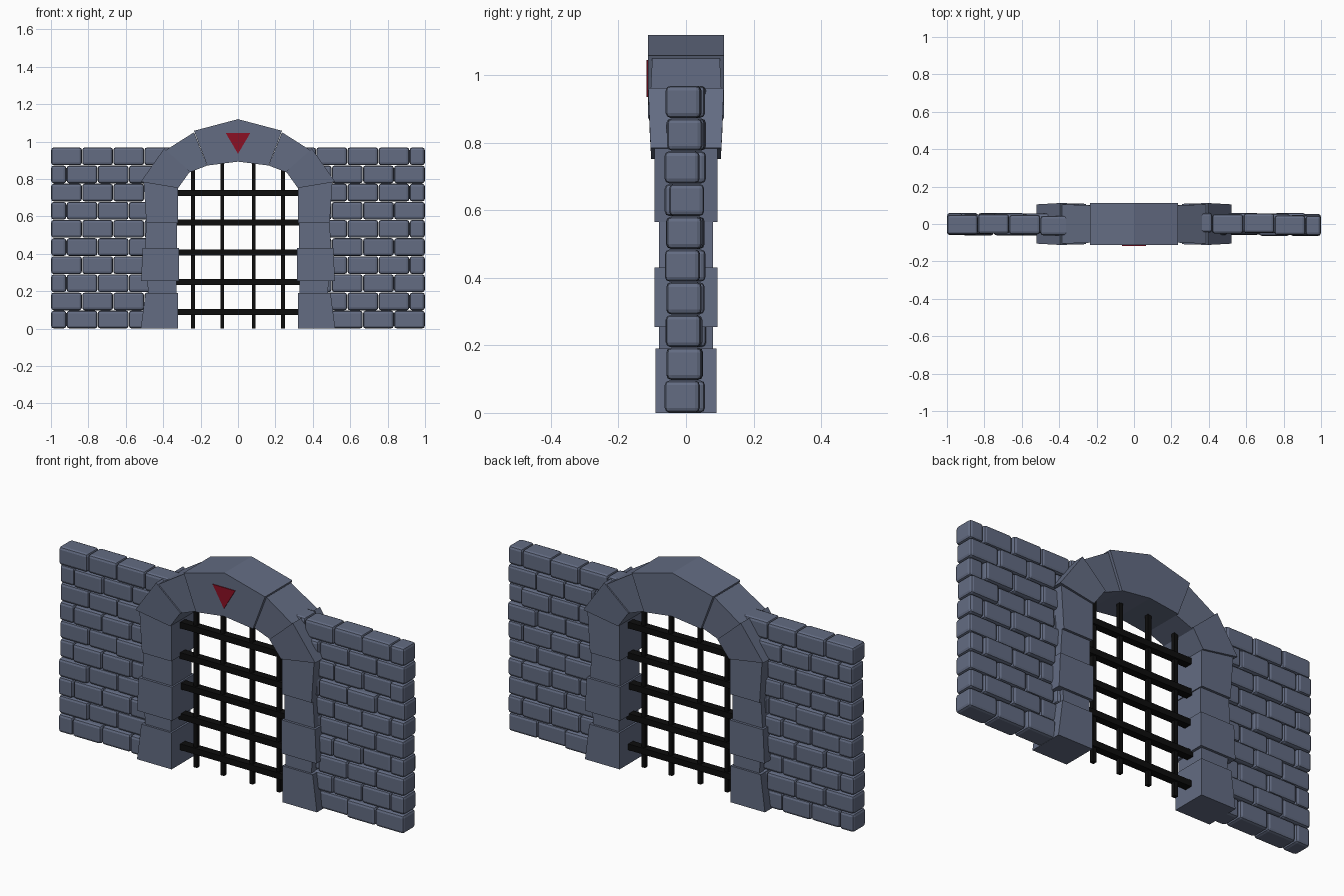
import bpy, bmesh, random
from mathutils import Matrix

random.seed(4)
cube = bpy.data.objects.get("Cube")
if cube:
    bpy.data.objects.remove(cube, do_unlink=True)


def material(name, rgb):
    m = bpy.data.materials.new(name)
    m.use_nodes = True
    m.diffuse_color = (*rgb, 1)
    m.node_tree.nodes["Principled BSDF"].inputs["Base Color"].default_value = (*rgb, 1)
    return m


STONE = material("blue grey stone", (0.125, 0.15, 0.225))
IRON = material("black iron", (0.004, 0.004, 0.004))
RED = material("dark red", (0.26, 0.005, 0.017))


def finish(bm, name, mat):
    bmesh.ops.recalc_face_normals(bm, faces=bm.faces)
    mesh = bpy.data.meshes.new(name)
    bm.to_mesh(mesh)
    bm.free()
    mesh.materials.append(mat)
    bpy.context.collection.objects.link(bpy.data.objects.new(name, mesh))


def add_box(bm, x0, x1, y0, y1, z0, z1, bevel=0):
    centre = ((x0 + x1) / 2, (y0 + y1) / 2, (z0 + z1) / 2)
    size = Matrix.Diagonal((x1 - x0, y1 - y0, z1 - z0, 1))
    verts = bmesh.ops.create_cube(bm, size=1, matrix=Matrix.Translation(centre) @ size)["verts"]
    if bevel:
        edges = list({e for v in verts for e in v.link_edges})
        bmesh.ops.bevel(bm, geom=edges, offset=bevel, segments=2, profile=0.5, affect='EDGES')


def block(name, outline, depths, mat=STONE, side=1, y=0):
    """Extrude an x-z outline both ways in y, with a half depth for each corner."""
    if isinstance(depths, float):
        depths = [depths] * len(outline)
    bm = bmesh.new()
    front = [bm.verts.new((side * x, y - d, z)) for (x, z), d in zip(outline, depths)]
    back = [bm.verts.new((side * x, y + d, z)) for (x, z), d in zip(outline, depths)]
    bm.faces.new(front)
    bm.faces.new(back[::-1])
    for i in range(len(outline)):
        j = (i + 1) % len(outline)
        bm.faces.new((front[i], back[i], back[j], front[j]))
    finish(bm, name, mat)


# Brick walls: running bond, each brick set slightly in or out
ROW, BRICK, ROWS = 0.097, 0.1663, 10


def brick_wall(name, x0, x1, half_first):
    bm = bmesh.new()
    for row in range(ROWS):
        x = x0
        step = BRICK / 2 if row % 2 == half_first else BRICK
        while x < x1 - 0.01:
            end = min(x + step, x1)
            y = random.uniform(-0.012, 0.008)
            add_box(bm, x + 0.001, end - 0.001, y - 0.052, y + 0.052,
                    row * ROW + 0.001, (row + 1) * ROW - 0.001, 0.014)
            x, step = end, BRICK
    finish(bm, name, STONE)


brick_wall("right_brick_wall", -1, -0.335, 0)
brick_wall("left_brick_wall", 0.335, 1, 1)

# Gate pillars and the side stones of the arch, mirrored
for side, label in ((1, "left"), (-1, "right")):
    block(label + "_pillar_base", [(0.32, 0), (0.52, 0), (0.495, 0.19), (0.32, 0.19)], 0.091, side=side)
    block(label + "_pillar_lower_neck", [(0.33, 0.19), (0.48, 0.19), (0.485, 0.255), (0.33, 0.255)], 0.08, side=side)
    block(label + "_pillar_middle", [(0.316, 0.255), (0.518, 0.255), (0.51, 0.43), (0.316, 0.43)], 0.093, side=side)
    block(label + "_pillar_upper_neck", [(0.325, 0.43), (0.498, 0.43), (0.49, 0.565), (0.325, 0.565)], 0.08, side=side)
    block(label + "_pillar_top", [(0.32, 0.565), (0.49, 0.565), (0.505, 0.787), (0.32, 0.755)], 0.093, side=side)
    block(label + "_arch_springer", [(0.32, 0.752), (0.52, 0.785), (0.395, 0.963), (0.257, 0.84)],
          [0.103, 0.105, 0.112, 0.108], side=side)
    block(label + "_arch_shoulder", [(0.26, 0.835), (0.388, 0.953), (0.235, 1.05), (0.165, 0.872)],
          [0.1, 0.105, 0.1, 0.1], side=side)

# Keystone with a red triangle on its front
block("keystone", [(-0.165, 0.872), (0, 0.893), (0.165, 0.872), (0.235, 1.058), (0, 1.12), (-0.235, 1.058)], 0.113)
block("keystone_triangle", [(0, 0.935), (0.065, 1.045), (-0.065, 1.045)], 0.003, RED, y=-0.114)

# Iron grate
bm = bmesh.new()
for x, top in ((0.24, 0.86), (0.084, 0.9)):
    for s in (-1, 1):
        add_box(bm, s * x - 0.01, s * x + 0.01, -0.01, 0.01, 0, top)
finish(bm, "grate_uprights", IRON)
bm = bmesh.new()
for i in range(5):
    z = 0.09 + i * 0.159
    add_box(bm, -0.335, 0.335, -0.02, 0.02, z - 0.016, z + 0.016)
finish(bm, "grate_crossbars", IRON)
